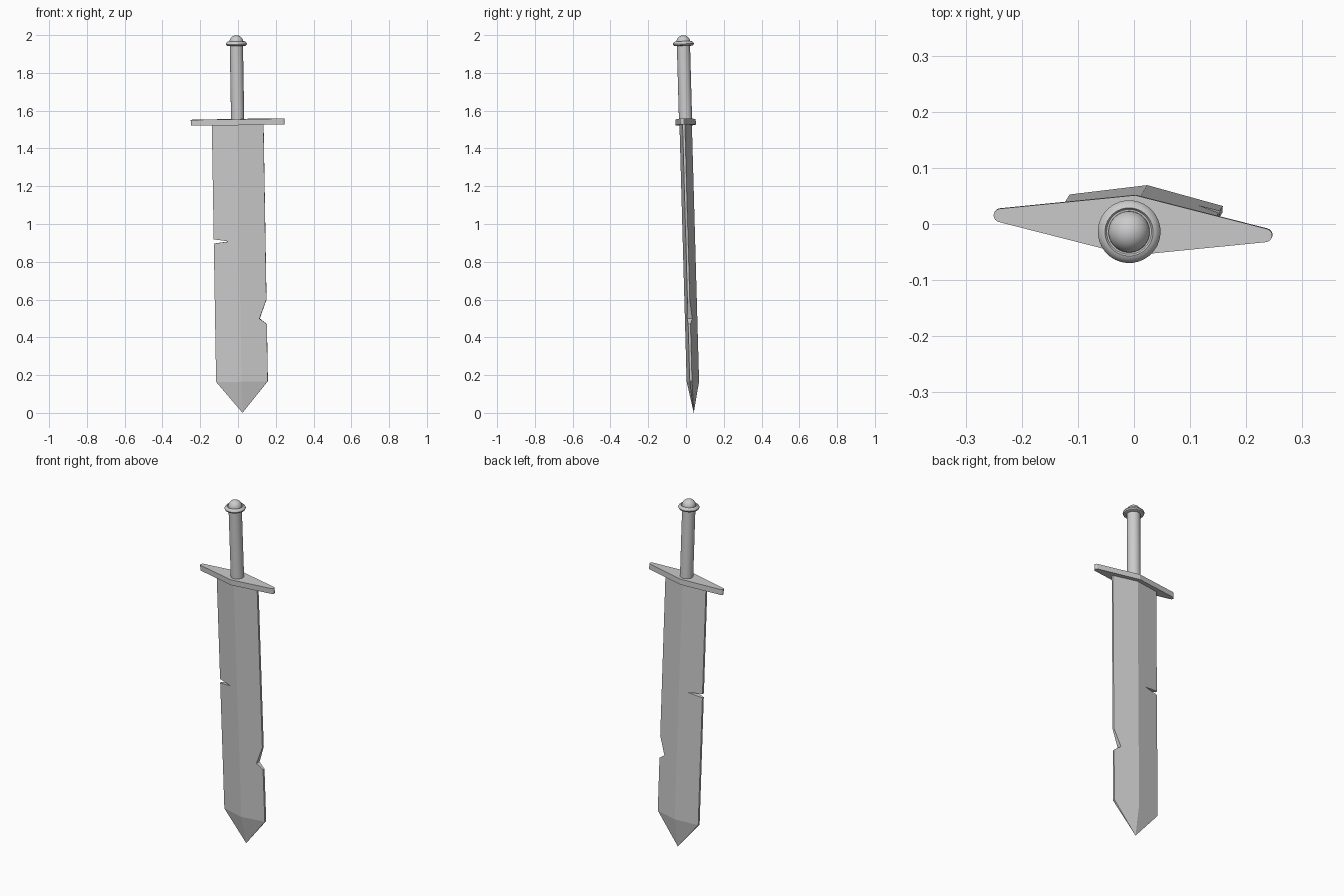
import bpy, bmesh, math
from mathutils import Matrix, Vector

if "Cube" in bpy.data.objects:
    bpy.data.objects.remove(bpy.data.objects["Cube"])

# Whole sword is modelled upright on z, then leaned and turned slightly
lean = Vector((0, 0, 1)).rotation_difference(Vector((-0.0167, -0.028, 1))).to_matrix().to_4x4()
FRAME = Matrix.Translation((0.024, 0.041, 0)) @ lean @ Matrix.Rotation(math.radians(-4.3), 4, 'Z')


def finish(name, bm, smooth=False):
    bmesh.ops.recalc_face_normals(bm, faces=bm.faces)
    bm.transform(FRAME)
    me = bpy.data.meshes.new(name)
    bm.to_mesh(me)
    bm.free()
    ob = bpy.data.objects.new(name, me)
    bpy.context.collection.objects.link(ob)
    if smooth:
        bpy.ops.object.select_all(action='DESELECT')
        ob.select_set(True)
        bpy.context.view_layer.objects.active = ob
        bpy.ops.object.shade_smooth_by_angle(angle=math.radians(35))
    return ob


def prism(name, pts, direction):
    bm = bmesh.new()
    face = bm.faces.new([bm.verts.new(p) for p in pts])
    ext = bmesh.ops.extrude_face_region(bm, geom=[face])
    bmesh.ops.translate(bm, vec=direction,
                        verts=[g for g in ext['geom'] if isinstance(g, bmesh.types.BMVert)])
    return finish(name, bm)


def lathe(name, profile, steps=32):
    bm = bmesh.new()
    vs = [bm.verts.new((r, 0, z)) for r, z in profile]
    es = [bm.edges.new(p) for p in zip(vs, vs[1:])]
    bmesh.ops.spin(bm, geom=vs + es, cent=(0, 0, 0), axis=(0, 0, 1),
                   angle=2 * math.pi, steps=steps)
    bmesh.ops.remove_doubles(bm, verts=bm.verts, dist=1e-5)
    return finish(name, bm, True)


# Blade: flat-edged diamond section, pointed at the bottom
W, T, E = 0.137, 0.033, 0.006
section = [(-W, -E), (0, -T), (W, -E), (W, E), (0, T), (-W, E)]
bm = bmesh.new()
low = [bm.verts.new((x, y, 0.166)) for x, y in section]
high = [bm.verts.new((x, y, 1.53)) for x, y in section]
tip = bm.verts.new((0, 0, 0))
for i in range(6):
    j = (i + 1) % 6
    bm.faces.new((low[i], low[j], high[j], high[i]))
    bm.faces.new((tip, low[j], low[i]))
bm.faces.new(high)
blade = finish("blade", bm)

# Battle notches cut through both blade edges
notches = {
    "left_notch_cutter": [(-0.2, 0.923), (-W, 0.921), (-0.092, 0.915),
                          (-0.054, 0.909), (-W, 0.899), (-0.2, 0.895)],
    "right_notch_cutter": [(0.2, 0.77), (W, 0.598), (0.099, 0.498), (W, 0.469), (0.2, 0.44)],
}
for name, pts in notches.items():
    cutter = prism(name, [(x, -0.1, z) for x, z in pts], (0, 0.2, 0))
    cutter.hide_render = True
    cutter.display_type = 'WIRE'
    mod = blade.modifiers.new(name, 'BOOLEAN')
    mod.operation = 'DIFFERENCE'
    mod.solver = 'EXACT'
    mod.object = cutter
    bpy.context.view_layer.objects.active = blade
    bpy.ops.object.modifier_apply(modifier=name)
    bpy.data.objects.remove(cutter, do_unlink=True)

# Crossguard: long diamond with rounded ends
arc = [math.radians(a) for a in range(-80, 81, 20)]
right = [(0.237 + 0.012 * math.cos(a), 0.012 * math.sin(a)) for a in arc]
outline = [(0, -0.054)] + right + [(0, 0.054)] + [(-x, -y) for x, y in right]
prism("crossguard", [(x, y, 1.525) for x, y in outline], (0, 0, 0.031))

# Grip
lathe("grip", [(0, 1.55), (0.035, 1.55), (0.035, 1.955), (0, 1.955)])

# Collar ring under the pommel
lathe("pommel_collar", [(0, 1.946), (0.047, 1.944), (0.053, 1.947), (0.056, 1.954), (0.054, 1.960),
                        (0.048, 1.966), (0.043, 1.968), (0.040, 1.964), (0, 1.964)])

# Pommel ball
lathe("pommel", [(0.037 * math.sin(math.pi * i / 16), 1.963 - 0.037 * math.cos(math.pi * i / 16))
                 for i in range(17)])
